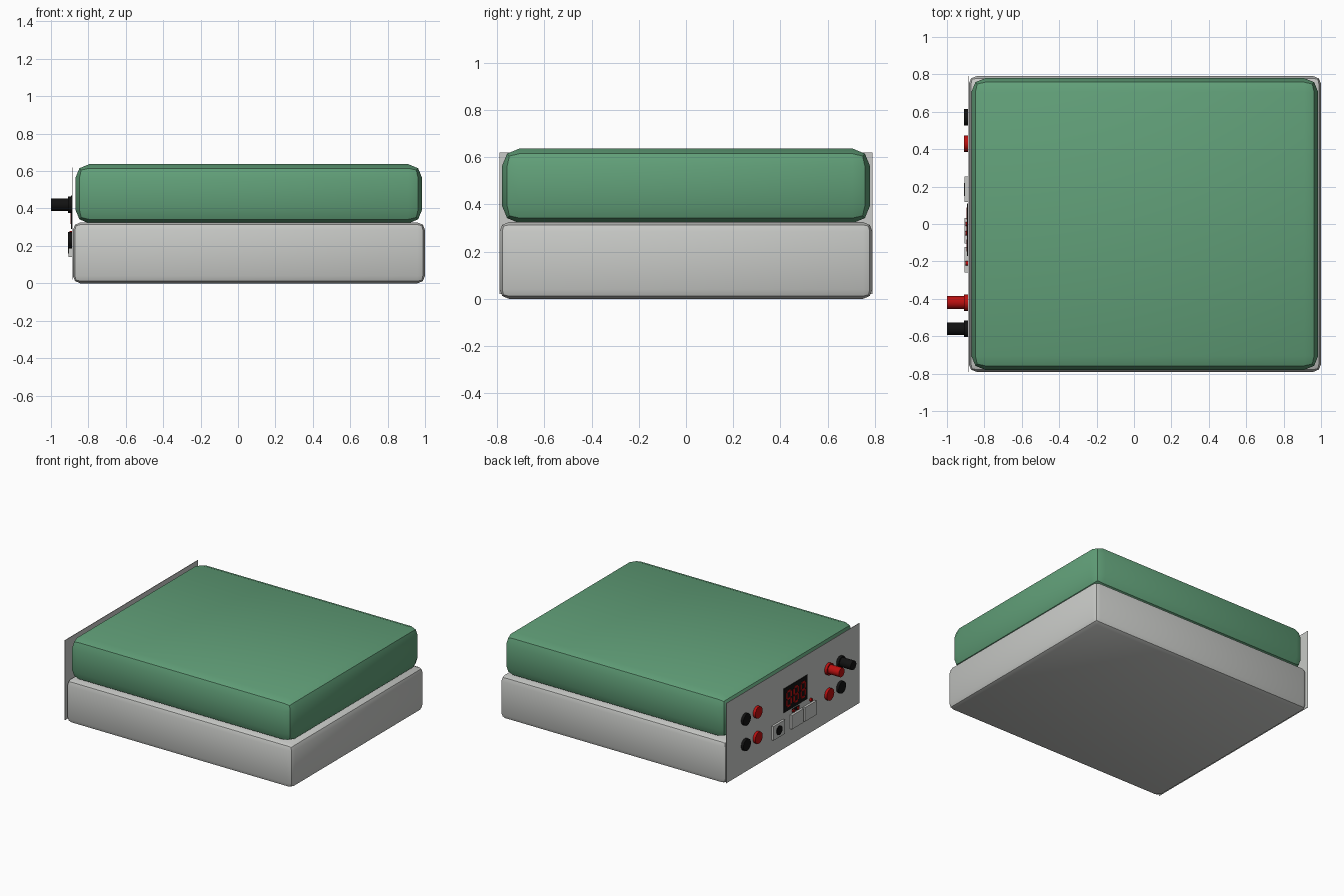
import bpy
from math import radians, pi

default = bpy.data.objects.get("Cube")
if default:
    bpy.data.objects.remove(default, do_unlink=True)


def material(name, rgb):
    m = bpy.data.materials.new(name)
    m.use_nodes = True
    m.diffuse_color = (*rgb, 1)
    m.node_tree.nodes["Principled BSDF"].inputs["Base Color"].default_value = (*rgb, 1)
    return m


GREY = material("light grey", (0.58, 0.59, 0.57))
GREEN = material("soft green", (0.12, 0.35, 0.19))
BLACK = material("black", (0.006, 0.006, 0.006))
RED = material("red", (0.5, 0.005, 0.005))


def box(name, mat, x, y, z, bevel=0):
    """Box from (min, max) ranges, with an optional two-step rounded edge."""
    ranges = (x, y, z)
    bpy.ops.mesh.primitive_cube_add(size=1, location=[(a + b) / 2 for a, b in ranges])
    ob = bpy.context.object
    ob.name = name
    ob.scale = [b - a for a, b in ranges]
    bpy.ops.object.transform_apply(location=False, rotation=False, scale=True)
    ob.data.materials.append(mat)
    if bevel:
        mod = ob.modifiers.new("rounded edges", "BEVEL")
        mod.width = bevel
        mod.segments = 2
        bpy.ops.object.modifier_apply(modifier=mod.name)
        bpy.ops.object.shade_smooth_by_angle(angle=radians(30))
    return ob


def rod(name, mat, x, y, z, radius):
    """Cylinder lying along x, between the two x values."""
    bpy.ops.mesh.primitive_cylinder_add(
        vertices=20, radius=radius, depth=x[1] - x[0],
        location=((x[0] + x[1]) / 2, y, z), rotation=(0, pi / 2, 0))
    ob = bpy.context.object
    ob.name = name
    ob.data.materials.append(mat)
    bpy.ops.object.shade_smooth_by_angle(angle=radians(30))


# Stacked body halves
box("lower_case", GREY, (-0.883, 1), (-0.79, 0.79), (0, 0.325), 0.04)
box("upper_case", GREEN, (-0.87, 0.985), (-0.78, 0.78), (0.32, 0.637), 0.075)

# Control panel plate
FACE = -0.888
box("control_panel", GREY, (FACE, -0.884), (-0.79, 0.79), (0.02, 0.62))

# Round sockets and the two long terminals
for colour, mat, ys in (("black", BLACK, (0.57, -0.56)), ("red", RED, (0.43, -0.42))):
    for side, y in zip(("back", "front"), ys):
        for level, z in (("lower", 0.23), ("upper", 0.42)):
            rod(f"{colour}_{side}_{level}_socket", mat, (-0.908, FACE), y, z, 0.044)
    rod(f"{colour}_terminal", mat, (-1, FACE), ys[1], 0.42, 0.034)

# Display with seven-segment digits
box("display", BLACK, (FACE - 0.005, FACE), (-0.17, 0.11), (0.29, 0.47))
W, H, T = 0.025, 0.055, 0.007
ON = (FACE - 0.008, FACE - 0.004)
for i, cy in enumerate((0.055, -0.03, -0.115)):
    for k in (-1, 0, 1):
        cz = 0.38 + k * H
        box(f"digit_{i}_bar", RED, ON, (cy - W + T, cy + W - T), (cz - T, cz + T))
    for s in (-1, 1):
        for k in (-1, 1):
            y, z = cy + s * W, 0.38 + k * H / 2
            box(f"digit_{i}_post", RED, ON, (y - T, y + T), (z - H / 2 + T, z + H / 2 - T))

# Power jack and push switches
for name, y in (("power_jack", 0.185), ("switch_a", -0.035), ("switch_b", -0.19)):
    box(name, GREY, (-0.905, FACE), (y - 0.068, y + 0.068), (0.14, 0.245))
rod("jack_hole", BLACK, (-0.909, -0.904), 0.185, 0.193, 0.034)

# Indicator lights above the switches
box("indicator_base", BLACK, (FACE - 0.006, FACE), (-0.07, 0.01), (0.255, 0.28))
for name, y in (("indicator_a", 0.0), ("indicator_b", -0.05), ("indicator_c", -0.21)):
    rod(name, RED, (-0.9, FACE), y, 0.267, 0.012)
